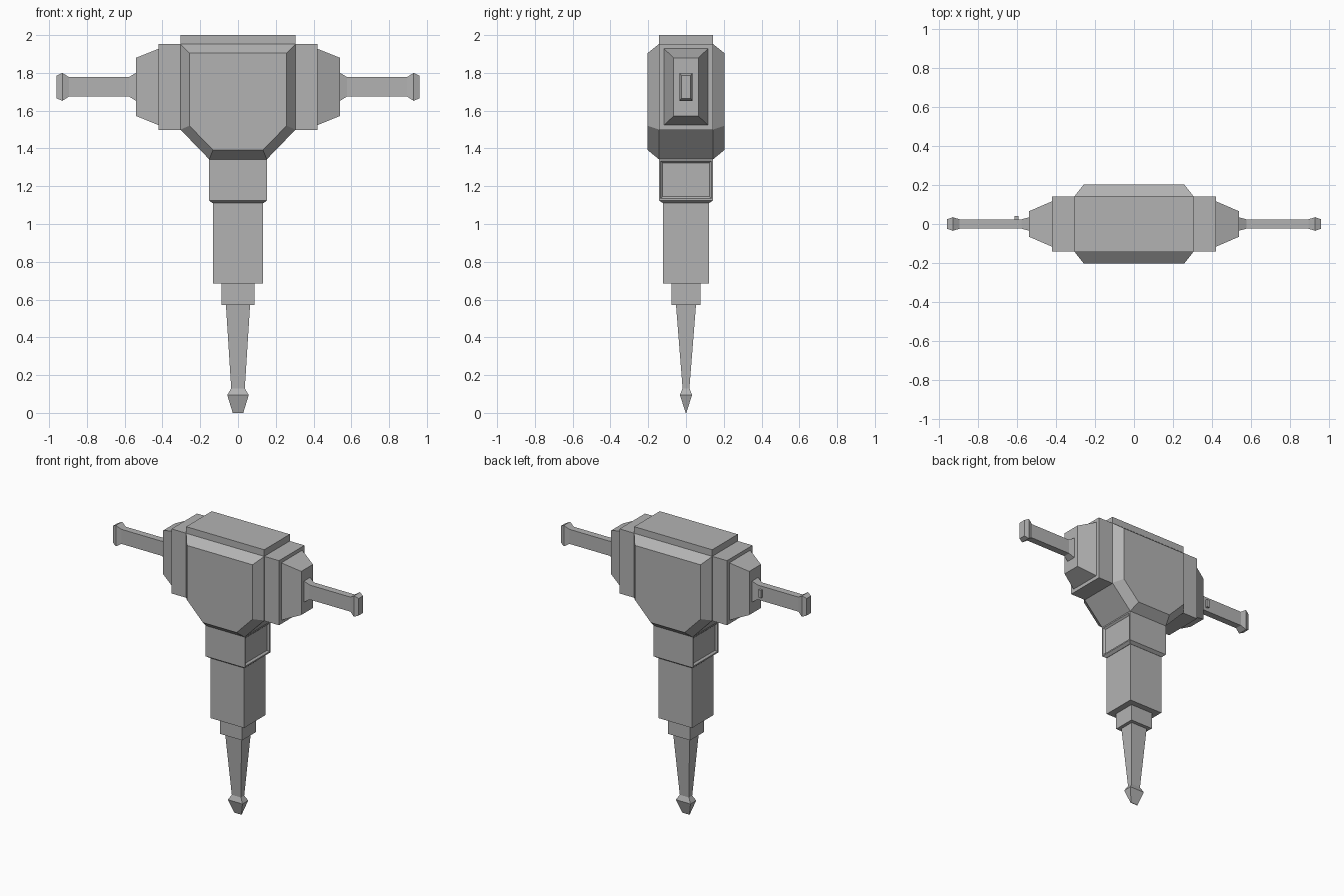
import bpy, bmesh

if "Cube" in bpy.data.objects:
    bpy.data.objects.remove(bpy.data.objects["Cube"])

# Dark grey metal
METAL = bpy.data.materials.new("dark_grey")
METAL.diffuse_color = (0.45, 0.45, 0.45, 1)
METAL.use_nodes = True
METAL.node_tree.nodes["Principled BSDF"].inputs["Base Color"].default_value = METAL.diffuse_color


def make_object(name, bm):
    bmesh.ops.recalc_face_normals(bm, faces=bm.faces[:])
    me = bpy.data.meshes.new(name)
    bm.to_mesh(me)
    bm.free()
    me.materials.append(METAL)
    ob = bpy.data.objects.new(name, me)
    bpy.context.collection.objects.link(ob)
    return ob


def skin(rings):
    """Join closed rings of points into a capped solid."""
    bm = bmesh.new()
    loops = [[bm.verts.new(p) for p in ring] for ring in rings]
    n = len(loops[0])
    for a, b in zip(loops, loops[1:]):
        for i in range(n):
            j = (i + 1) % n
            bm.faces.new((a[i], a[j], b[j], b[i]))
    bm.faces.new(loops[0])
    bm.faces.new(loops[-1])
    return bm


def rect_z(z, x, y):
    return [(-x, -y, z), (x, -y, z), (x, y, z), (-x, y, z)]


def rect_x(x, y, z0, z1):
    return [(x, -y, z0), (x, y, z0), (x, y, z1), (x, -y, z1)]


# Motor housing: chamfered hexagonal outline
def outline(y, pts):
    return [(x, y, z) for x, z in pts] + [(-x, y, z) for x, z in reversed(pts)]


OUTER = [(0.152, 1.342), (0.305, 1.5), (0.305, 1.953)]
INNER = [(0.132, 1.392), (0.257, 1.52), (0.257, 1.904)]
make_object("motor_housing", skin([
    outline(-0.204, INNER), outline(-0.143, OUTER),
    outline(0.143, OUTER), outline(0.204, INNER)]))

# Top cover
make_object("top_cover", skin([rect_z(1.95, 0.305, 0.143), rect_z(2.0, 0.305, 0.143)]))

# Side blocks, tapered handle mounts and handles
for label, s in (("right", 1), ("left", -1)):
    make_object(label + "_side_block", skin([
        rect_x(s * 0.30, 0.142, 1.497, 1.953), rect_x(s * 0.42, 0.142, 1.497, 1.953)]))
    make_object(label + "_handle_mount", skin([
        rect_x(s * 0.415, 0.117, 1.523, 1.928), rect_x(s * 0.42, 0.117, 1.523, 1.928),
        rect_x(s * 0.54, 0.065, 1.572, 1.88)]))
    make_object(label + "_handle", skin([
        rect_x(s * 0.535, 0.034, 1.652, 1.80), rect_x(s * 0.54, 0.034, 1.652, 1.80),
        rect_x(s * 0.577, 0.024, 1.675, 1.778), rect_x(s * 0.895, 0.024, 1.675, 1.778),
        rect_x(s * 0.93, 0.035, 1.652, 1.80), rect_x(s * 0.96, 0.024, 1.665, 1.785)]))

# Small trigger on the back of the left handle
make_object("trigger", skin([
    rect_x(-0.614, 0.010, 1.70, 1.755), rect_x(-0.594, 0.010, 1.70, 1.755)])
).location.y = 0.030

# Neck with recessed side panels
bm = skin([rect_z(1.11, 0.135, 0.122), rect_z(1.125, 0.153, 0.143),
           rect_z(1.343, 0.153, 0.143)])
bmesh.ops.recalc_face_normals(bm, faces=bm.faces[:])
sides = [f for f in bm.faces if abs(f.normal.x) > 0.99]
bmesh.ops.inset_individual(bm, faces=sides, thickness=0.013, depth=0)
bmesh.ops.inset_individual(bm, faces=sides, thickness=0.015, depth=-0.012)
make_object("neck", bm)

# Barrel, chuck and chisel
make_object("barrel", skin([rect_z(0.686, 0.132, 0.121), rect_z(1.115, 0.132, 0.121)]))
make_object("chuck", skin([rect_z(0.57, 0.087, 0.078), rect_z(0.69, 0.087, 0.078)]))
make_object("chisel", skin([
    rect_z(0.0, 0.028, 0.002), rect_z(0.095, 0.057, 0.032),
    rect_z(0.13, 0.036, 0.018), rect_z(0.573, 0.064, 0.053)]))
